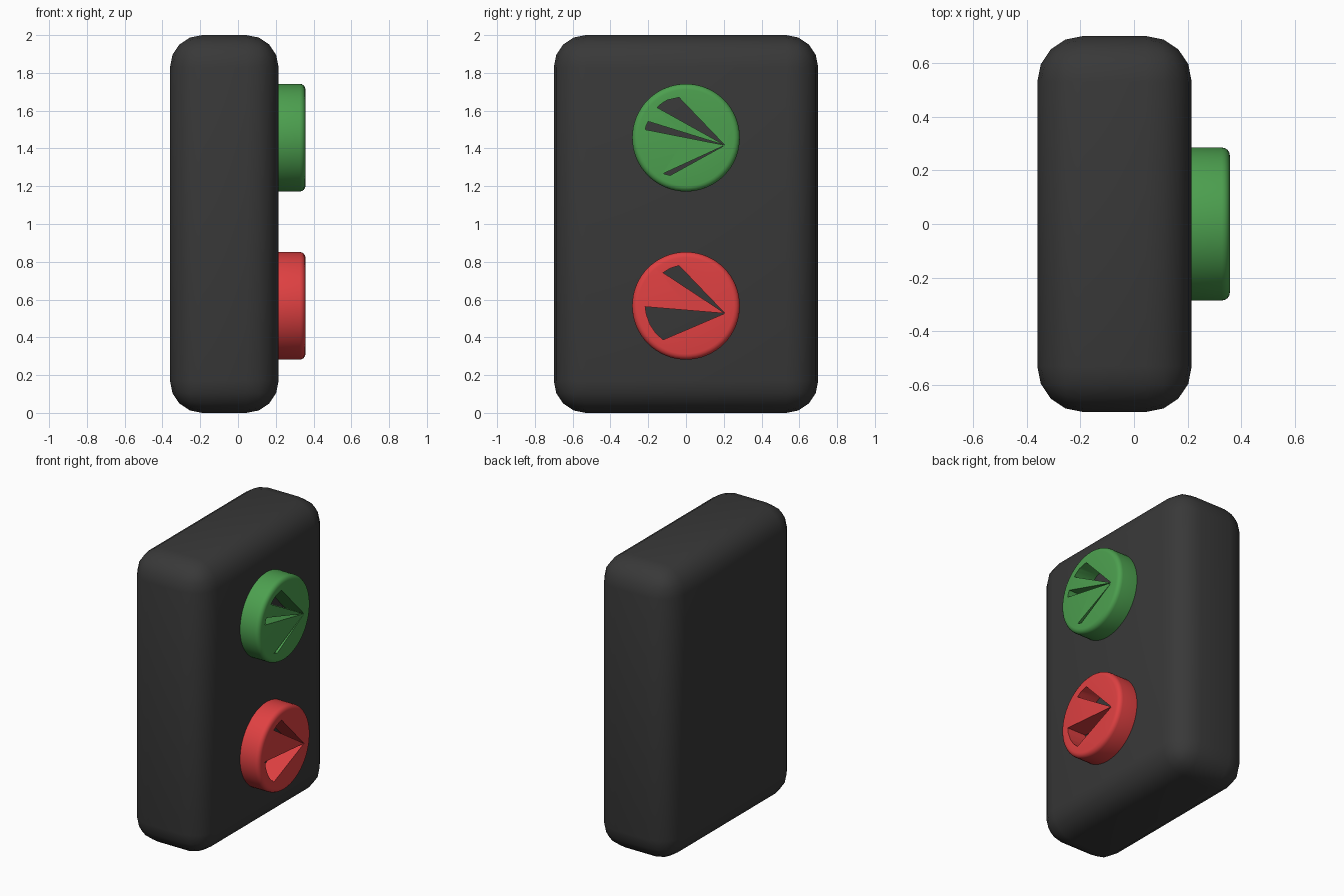
import bpy, bmesh, math
from mathutils import Matrix

if "Cube" in bpy.data.objects:
    bpy.data.objects.remove(bpy.data.objects["Cube"])


def material(name, rgb):
    m = bpy.data.materials.new(name)
    m.diffuse_color = (*rgb, 1)
    m.use_nodes = True
    m.node_tree.nodes["Principled BSDF"].inputs["Base Color"].default_value = m.diffuse_color
    return m


def make_object(name, bm, mat=None):
    bmesh.ops.recalc_face_normals(bm, faces=bm.faces)
    me = bpy.data.meshes.new(name)
    bm.to_mesh(me)
    bm.free()
    ob = bpy.data.objects.new(name, me)
    bpy.context.collection.objects.link(ob)
    if mat:
        me.materials.append(mat)
    return ob


def apply_modifiers(ob, angle):
    bpy.ops.object.select_all(action='DESELECT')
    ob.select_set(True)
    bpy.context.view_layer.objects.active = ob
    for mod in list(ob.modifiers):
        bpy.ops.object.modifier_apply(modifier=mod.name)
    bpy.ops.object.shade_smooth_by_angle(angle=math.radians(angle))


charcoal = material("charcoal", (0.04, 0.04, 0.04))
green = material("green", (0.073, 0.35, 0.078))
red = material("red", (0.74, 0.052, 0.054))

# Rounded housing
X0, X1, TOP = -0.36, 0.215, 0.357
bm = bmesh.new()
bmesh.ops.create_cube(bm, size=1, matrix=Matrix.Translation(((X0 + X1) / 2, 0, 1))
                      @ Matrix.Diagonal((X1 - X0, 1.4, 2, 1)))
bmesh.ops.bevel(bm, geom=bm.edges[:], offset=0.17, segments=4, profile=0.5, affect='EDGES')
housing = make_object("housing", bm, charcoal)
apply_modifiers(housing, 40)


def button(name, z, mat, wedges):
    # Disc facing +x with a rounded outer rim, lathed from a profile
    r, base = 0.285, X1 - 0.005
    profile = [(0, base), (r, base)]
    for i in range(5):
        a = math.radians(22.5 * i)
        profile.append((r - 0.03 + 0.03 * math.cos(a), TOP - 0.03 + 0.03 * math.sin(a)))
    profile.append((0, TOP))
    bm = bmesh.new()
    vs = [bm.verts.new((x, 0, z + rad)) for rad, x in profile]
    edges = [bm.edges.new(p) for p in zip(vs, vs[1:])]
    bmesh.ops.spin(bm, geom=vs + edges, cent=(0, 0, z), axis=(1, 0, 0),
                   angle=math.tau, steps=64)
    bmesh.ops.remove_doubles(bm, verts=bm.verts, dist=1e-4)
    disc = make_object(name, bm, mat)

    # Wedge slots fanning out from one point, cut down to the housing
    bm = bmesh.new()
    for outer in wedges:
        pts = [(0.206, -0.04)] + outer
        face = bm.faces.new([bm.verts.new((X1 - 0.05, y, z + dz)) for y, dz in pts])
        ext = bmesh.ops.extrude_face_region(bm, geom=[face], use_keep_orig=True)
        tops = [v for v in ext['geom'] if isinstance(v, bmesh.types.BMVert)]
        bmesh.ops.translate(bm, verts=tops, vec=(0.3, 0, 0))
    # nudge the wedges apart so their shared tip does not touch
    cutter = make_object(name + "_cutter", bm, mat)
    cutter.hide_render = True
    mod = disc.modifiers.new("slots", 'BOOLEAN')
    mod.operation, mod.solver, mod.object = 'DIFFERENCE', 'EXACT', cutter
    mod.use_self = True
    apply_modifiers(disc, 35)
    bpy.data.objects.remove(cutter)


button("green_button", 1.457, green, [
    [(-0.153, 0.160), (-0.130, 0.180), (-0.100, 0.199), (-0.037, 0.213)],
    [(-0.216, 0.043), (-0.210, 0.066), (-0.200, 0.086)],
    [(-0.121, -0.190), (-0.084, -0.200)],
])
button("red_button", 0.567, red, [
    [(-0.121, 0.175), (-0.085, 0.198), (-0.037, 0.213)],
    [(-0.121, -0.180), (-0.160, -0.145), (-0.190, -0.100), (-0.210, -0.045), (-0.216, -0.005)],
])
